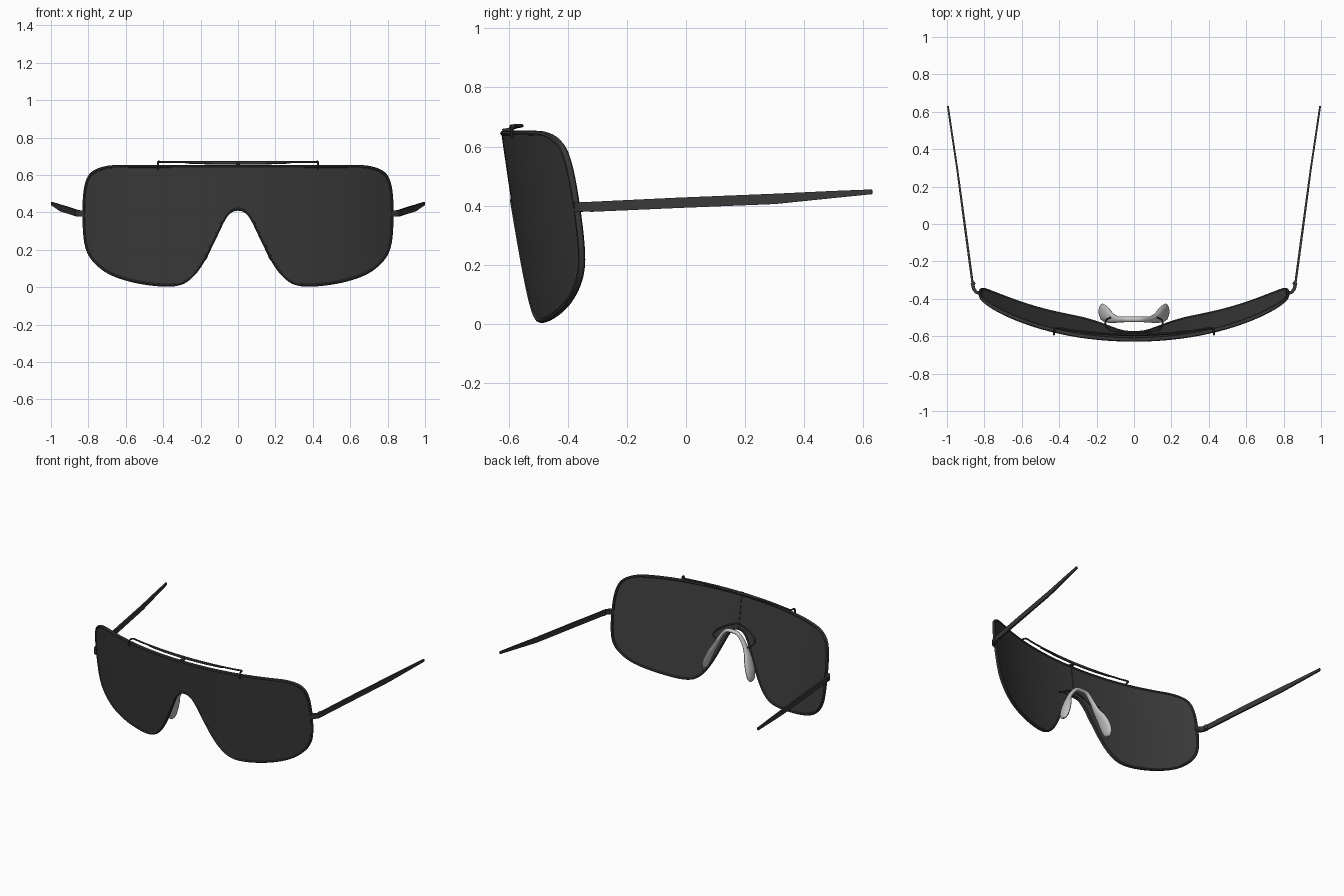
import bpy, bmesh, math
from mathutils import Vector

if "Cube" in bpy.data.objects:
    bpy.data.objects.remove(bpy.data.objects["Cube"])


def material(name, rgb):
    m = bpy.data.materials.new(name)
    m.diffuse_color = (*rgb, 1)
    m.use_nodes = True
    m.node_tree.nodes["Principled BSDF"].inputs["Base Color"].default_value = m.diffuse_color
    return m


LENS = material("dark lens grey", (0.045, 0.045, 0.045))
FRAME = material("frame charcoal", (0.04, 0.04, 0.04))
PAD = material("pale nose pad", (0.55, 0.55, 0.55))


def surface(x, z):
    """Front face of the wrapped, tilted shield."""
    return -0.63 + 0.25 * x**2 + 0.09 * x**4 + 0.146 * (0.65 - z)


def spline(pts, n=6, closed=False):
    """Catmull-Rom through points of any dimension."""
    pts = [Vector(p) for p in pts]
    k = len(pts)
    out = []
    for i in range(k if closed else k - 1):
        if closed:
            a, b, c, d = (pts[(i + j) % k] for j in (-1, 0, 1, 2))
        else:
            a, b, c, d = (pts[min(max(i + j, 0), k - 1)] for j in (-1, 0, 1, 2))
        for s in range(n):
            t = s / n
            out.append(0.5 * (2 * b + (c - a) * t + (2 * a - 5 * b + 4 * c - d) * t * t
                              + (3 * b - a - 3 * c + d) * t**3))
    return out if closed else out + [pts[-1]]


def finish(name, bm, mat, angle=40):
    bmesh.ops.recalc_face_normals(bm, faces=bm.faces)
    me = bpy.data.meshes.new(name)
    bm.to_mesh(me)
    bm.free()
    ob = bpy.data.objects.new(name, me)
    bpy.context.collection.objects.link(ob)
    me.materials.append(mat)
    bpy.ops.object.select_all(action='DESELECT')
    ob.select_set(True)
    bpy.context.view_layer.objects.active = ob
    bpy.ops.object.shade_smooth_by_angle(angle=math.radians(angle))
    return ob


def sweep(name, path, sizes, ref, mat, sides=10, closed=False):
    """Sweep an ellipse (or box when sides is 4); sizes = (half along ref, half across)."""
    path = [Vector(p) for p in path]
    if isinstance(sizes, tuple):
        sizes = [sizes] * len(path)
    k = len(path)
    bm = bmesh.new()
    rings = []
    off, grow = (math.pi / 4, math.sqrt(2)) if sides == 4 else (0, 1)
    for i, p in enumerate(path):
        if closed:
            t = path[(i + 1) % k] - path[i - 1]
        else:
            t = path[min(i + 1, k - 1)] - path[max(i - 1, 0)]
        t.normalize()
        side = t.cross(Vector(ref)).normalized()
        up = side.cross(t)
        a, b = sizes[i][0] * grow, sizes[i][1] * grow
        angs = [off + 2 * math.pi * j / sides for j in range(sides)]
        rings.append([bm.verts.new(p + up * a * math.cos(q) + side * b * math.sin(q)) for q in angs])
    for i in range(k if closed else k - 1):
        r, s = rings[i], rings[(i + 1) % k]
        for j in range(sides):
            bm.faces.new((r[j], r[(j + 1) % sides], s[(j + 1) % sides], s[j]))
    if not closed:
        bm.faces.new(rings[0])
        bm.faces.new(rings[-1])
    return finish(name, bm, mat)


# Shield outline, right half from top centre round to the nose notch
half = [(0, .645), (.3, .645), (.6, .645), (.71, .638), (.78, .607), (.81, .55), (.822, .45),
        (.82, .3), (.803, .2), (.757, .13), (.675, .072), (.55, .032), (.4, .012), (.305, .022),
        (.24, .068), (.182, .15), (.122, .27), (.077, .362), (.042, .405), (0, .418)]
outline = spline(half + [(-x, z) for x, z in half[-2:0:-1]], 5, True)

# Lens: filled outline, sliced, bent to the surface and thickened
bm = bmesh.new()
bm.faces.new([bm.verts.new((p[0], 0, p[1])) for p in outline])
for i in range(-19, 20):
    bmesh.ops.bisect_plane(bm, geom=bm.verts[:] + bm.edges[:] + bm.faces[:],
                           plane_co=(i * 0.042, 0, 0), plane_no=(1, 0, 0))
for z in (0.1, 0.25, 0.42, 0.55):
    bmesh.ops.bisect_plane(bm, geom=bm.verts[:] + bm.edges[:] + bm.faces[:],
                           plane_co=(0, 0, z), plane_no=(0, 0, 1))
back = bmesh.ops.duplicate(bm, geom=bm.verts[:] + bm.edges[:] + bm.faces[:])["geom"]
back_verts = {g for g in back if isinstance(g, bmesh.types.BMVert)}
for v in bm.verts:
    v.co.y = surface(v.co.x, v.co.z) + (0.018 if v in back_verts else 0.004)
bmesh.ops.bridge_loops(bm, edges=[e for e in bm.edges if e.is_boundary])
finish("shield_lens", bm, LENS)

# Rim around the lens
sweep("lens_rim", [(p[0], surface(*p) + 0.012, p[1]) for p in outline],
      (0.012, 0.009), (0, 1, 0), FRAME, 8, True)

# Brow bar: hooks over the lens at both ends, deeper in the middle
hook = [(.428, -.588, .63), (.428, -.59, .655), (.427, -.584, .67), (.423, -.562, .671), (.41, -.555, .67)]
run = [(x / 100, -.592 + .22 * (x / 100)**2, .669) for x in range(36, -37, -6)]
bar = spline(hook + run + [(-x, y, z) for x, y, z in hook[::-1]], 4)
sweep("brow_bar", bar, (0.0055, 0.0055), (.3, .5, .8), FRAME, 8)
mid = [(x / 100, -.592 + .22 * (x / 100)**2, .664) for x in range(-28, 29, 4)]
sweep("brow_bar_middle", mid, [(0.003 + 0.006 * (1 - (p[0] / .28)**2), 0.007) for p in mid],
      (0, 0, 1), FRAME, 8)

# Centre strip behind the lens, with its clip over the top edge
sweep("centre_strip", [(0, surface(0, z) + 0.019, z) for z in (.42, .53, .645)],
      (0.003, 0.004), (0, 1, 0), FRAME, 4)
sweep("centre_clip", [(0, -.622, .655), (0, -.585, .66)], (0.005, 0.012), (0, 0, 1), FRAME, 4)

# Nose piece: arch widening into two pads; columns are x, y, z, half depth, half thickness
nose = [(0, -.51, .428, .015, .012), (.045, -.51, .42, .015, .012), (.085, -.51, .375, .017, .012),
        (.118, -.503, .315, .028, .013), (.145, -.485, .26, .042, .015), (.166, -.472, .205, .046, .016),
        (.176, -.465, .165, .036, .014), (.18, -.462, .148, .02, .008), (.181, -.462, .144, .004, .003)]
full = spline([(-r[0], *r[1:]) for r in nose[:0:-1]] + nose, 5)
sweep("nose_piece", [p[:3] for p in full], [(max(p[3], .002), max(p[4], .002)) for p in full],
      (0, 1, 0), PAD, 14)

for sx, label in ((1, "right"), (-1, "left")):
    # Wire arm joining the nose piece to the lens
    wire = spline([(.125 * sx, -.5, .35), (.15 * sx, -.515, .365), (.15 * sx, -.545, .38),
                   (.12 * sx, -.572, .4), (.07 * sx, -.577, .43), (.01 * sx, -.58, .45)], 5)
    sweep("nose_wire_" + label, wire, (0.005, 0.005), (.2, .3, 1), FRAME, 8)

    # Hinge block, pin and temple arm
    sweep("hinge_" + label, [(.812 * sx, -.374, .395), (.845 * sx, -.364, .395), (.858 * sx, -.345, .396),
                             (.864 * sx, -.315, .397)], (0.016, 0.009), (0, 0, 1), FRAME, 4)
    sweep("hinge_pin_" + label, [(.859 * sx, -.318, .382), (.859 * sx, -.318, .412)],
          (0.011, 0.011), (0, 1, 0), FRAME, 12)
    sweep("temple_" + label, [(.862 * sx, -.325, .396), (.903 * sx, -.02, .41), (.946 * sx, .3, .423),
                              (.976 * sx, .5, .438), (.995 * sx, .63, .447)],
          [(.017, .006), (.0175, .006), (.0175, .005), (.012, .005), (.008, .005)],
          (0, 0, 1), FRAME, 4)
